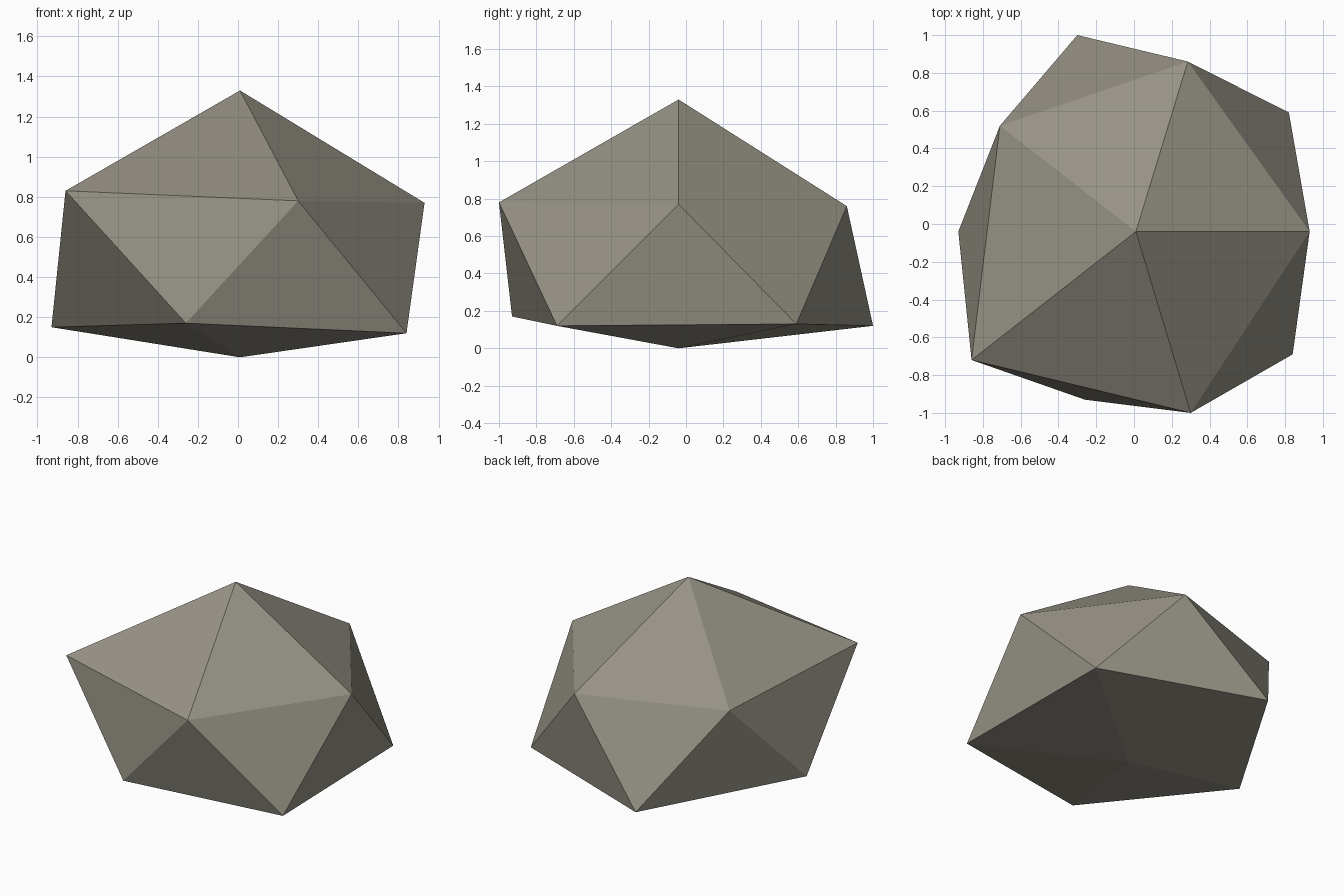
import bpy, bmesh

if "Cube" in bpy.data.objects:
    bpy.data.objects.remove(bpy.data.objects["Cube"])

# stone colour
mat = bpy.data.materials.new("warm grey stone")
mat.diffuse_color = (0.305, 0.287, 0.235, 1)
mat.use_nodes = True
mat.node_tree.nodes["Principled BSDF"].inputs["Base Color"].default_value = mat.diffuse_color

# two staggered five-sided rings, counter-clockwise from +x
upper = [(0.93, -0.04, 0.77), (0.285, 0.86, 0.76), (-0.71, 0.52, 0.775),
         (-0.86, -0.72, 0.83), (0.30, -1.0, 0.78)]
lower = [(0.82, 0.59, 0.13), (-0.30, 1.0, 0.12), (-0.93, -0.04, 0.15),
         (-0.26, -0.93, 0.17), (0.84, -0.69, 0.12)]

bm = bmesh.new()
top = bm.verts.new((0.01, -0.04, 1.33))
bottom = bm.verts.new((0.01, -0.04, 0))
up = [bm.verts.new(p) for p in upper]
lo = [bm.verts.new(p) for p in lower]

# caps and the zigzag band between the rings
for i in range(5):
    j = (i + 1) % 5
    bm.faces.new((top, up[i], up[j]))
    bm.faces.new((up[i], lo[i], up[j]))
    bm.faces.new((lo[i], lo[j], up[j]))
    bm.faces.new((bottom, lo[j], lo[i]))
bmesh.ops.recalc_face_normals(bm, faces=bm.faces)

mesh = bpy.data.meshes.new("rock")
bm.to_mesh(mesh)
bm.free()
mesh.materials.append(mat)
rock = bpy.data.objects.new("rock", mesh)
bpy.context.collection.objects.link(rock)
